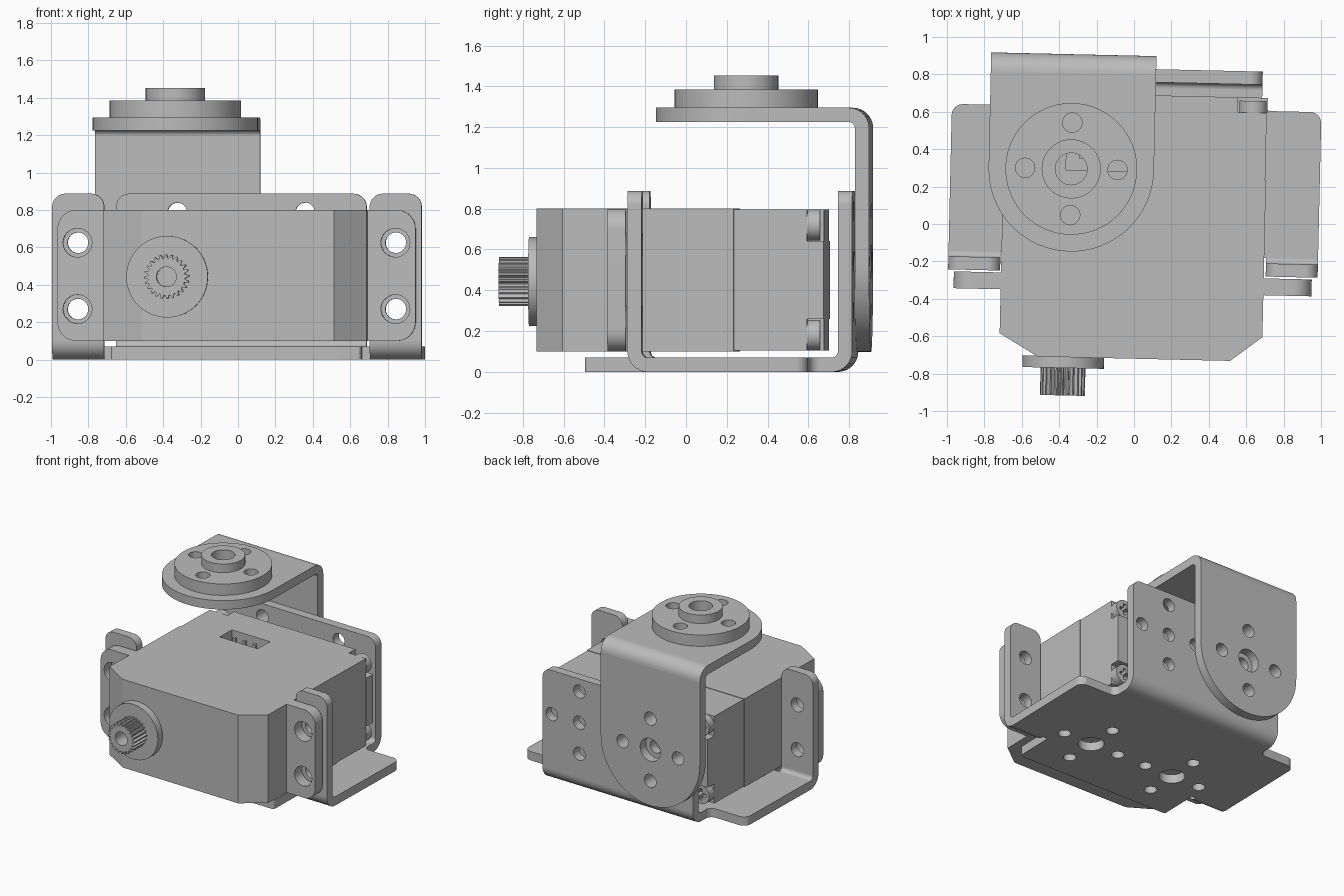
import bpy, bmesh
from math import sin, cos, pi, radians, tan, atan2
from mathutils import Matrix, Vector

cube = bpy.data.objects.get("Cube")
if cube:
    bpy.data.objects.remove(cube)

grey = bpy.data.materials.new("satin_grey")
grey.use_nodes = True
tone = (0.5, 0.5, 0.5, 1)
grey.diffuse_color = tone
grey.node_tree.nodes["Principled BSDF"].inputs["Base Color"].default_value = tone

TURN = Matrix.Rotation(radians(-1.3), 4, 'Z')   # whole assembly sits slightly turned
PLANES = {  # sketch plane -> its u, v and extrusion axes
    'XY': ((1, 0, 0), (0, 1, 0), (0, 0, 1)),
    'XZ': ((1, 0, 0), (0, 0, 1), (0, -1, 0)),
    'YZ': ((0, 1, 0), (0, 0, 1), (1, 0, 0)),
}
T = 0.07        # sheet thickness
BEND = 0.10     # outer bend radius


def circle(u, v, r, n=40):
    return [(u + r * cos(2 * pi * i / n), v + r * sin(2 * pi * i / n)) for i in range(n)]


def rounded(corners, steps=16):
    """Polygon from (u, v, radius) corners."""
    out = []
    for i, (u, v, r) in enumerate(corners):
        p = Vector((u, v))
        if r == 0:
            out.append((u, v))
            continue
        a = (Vector(corners[i - 1][:2]) - p).normalized()
        b = (Vector(corners[(i + 1) % len(corners)][:2]) - p).normalized()
        half = a.angle(b) / 2
        c = p + (a + b).normalized() * r / sin(half)
        s, e = p + a * r / tan(half) - c, p + b * r / tan(half) - c
        t0 = atan2(s.y, s.x)
        sweep = (atan2(e.y, e.x) - t0 + pi) % (2 * pi) - pi
        out += [(c.x + r * cos(t0 + sweep * k / steps),
                 c.y + r * sin(t0 + sweep * k / steps)) for k in range(steps + 1)]
    return out


def box(u0, u1, v0, v1, lower=0, upper=0):
    return rounded([(u0, v0, lower), (u1, v0, lower), (u1, v1, upper), (u0, v1, upper)])


def plate(name, plane, outline, lo, hi, holes=()):
    """Extrude a sketched outline with holes from lo to hi along the plane's normal."""
    cu = bpy.data.curves.new(name, 'CURVE')
    cu.dimensions, cu.fill_mode, cu.extrude = '2D', 'BOTH', (hi - lo) / 2
    for loop in [outline, *holes]:
        sp = cu.splines.new('POLY')
        sp.points.add(len(loop) - 1)
        for pt, (u, v) in zip(sp.points, loop):
            pt.co = (u, v, 0, 1)
        sp.use_cyclic_u = True
    ob = bpy.data.objects.new(name, cu)
    bpy.context.collection.objects.link(ob)
    bpy.ops.object.select_all(action='DESELECT')
    ob.select_set(True)
    bpy.context.view_layer.objects.active = ob
    bpy.ops.object.convert(target='MESH')
    ob = bpy.context.view_layer.objects.active
    axes = PLANES[plane]
    frame = Matrix(axes).transposed().to_4x4()
    normal = Vector([abs(c) for c in axes[2]])
    bm = bmesh.new()
    bm.from_mesh(ob.data)
    bmesh.ops.remove_doubles(bm, verts=bm.verts, dist=1e-5)
    bm.transform(TURN @ Matrix.Translation(normal * (lo + hi) / 2) @ frame)
    bmesh.ops.recalc_face_normals(bm, faces=bm.faces)
    bm.to_mesh(ob.data)
    bm.free()
    ob.data.materials.clear()
    ob.data.materials.append(grey)
    bpy.ops.object.shade_smooth_by_angle(angle=radians(30))
    return ob


def bend(name, y, z, start, x0, x1):
    """Quarter ring of sheet metal running along x."""
    ts = [start + pi / 2 * k / 10 for k in range(11)]
    ring = [(y + BEND * cos(t), z + BEND * sin(t)) for t in ts]
    ring += [(y + (BEND - T) * cos(t), z + (BEND - T) * sin(t)) for t in reversed(ts)]
    return plate(name, 'YZ', ring, x0, x1)


def bolt_ring(u, v, r=0.052, middle=0.052):
    return [circle(u, v, middle)] + [
        circle(u + 0.247 * cos(k * pi / 2), v + 0.247 * sin(k * pi / 2), r, 24) for k in range(4)]


# Servo case
plate("servo_front_case", 'XY', [(-0.705, 0.25), (-0.705, -0.6), (-0.5, -0.72),
      (0.53, -0.72), (0.7, -0.59), (0.7, 0.25)], 0.1, 0.8)
plate("servo_rear_case", 'XY', box(-0.7, 0.696, 0.25, 0.61), 0.104, 0.7)
plate("servo_rear_case_top", 'XY', box(-0.7, 0.696, 0.25, 0.61), 0.7, 0.796,
      [box(-0.37, -0.03, 0.28, 0.43)])
for k in range(3):
    x = -0.29 + 0.09 * k
    plate(f"connector_pin_{k + 1}", 'XY', box(x - 0.012, x + 0.012, 0.343, 0.367), 0.69, 0.785)

# Rear cover with notched corners, and the screws in them
w, n, lo, hi = 0.7, 0.54, 0.104, 0.796
d = 0.155
plate("servo_rear_cover", 'XZ', [
    (-n, lo), (n, lo), (n, lo + d), (w, lo + d), (w, hi - d), (n, hi - d),
    (n, hi), (-n, hi), (-n, hi - d), (-w, hi - d), (-w, lo + d), (-n, lo + d)], 0.61, 0.69)
for sx in (-1, 1):
    for z in (0.18, 0.72):
        a, b, x = 0.012, 0.045, sx * 0.625
        cross = [(a, a), (a, b), (-a, b), (-a, a), (-b, a), (-b, -a),
                 (-a, -a), (-a, -b), (a, -b), (a, -a), (b, -a), (b, a)]
        plate("case_screw", 'XZ', circle(x, z, 0.075), 0.61, 0.672,
              [[(x + u, z + v) for u, v in cross]])

# Mounting ears and the bracket tabs behind them
for side, s in (("left", 1), ("right", -1)):
    bores = [(s * 0.85, 0.27), (s * 0.85, 0.625)]
    ear = [(s * 0.69, 0.1, 0), (s * 0.957, 0.1, 0.1), (s * 0.957, 0.8, 0.1), (s * 0.69, 0.8, 0)]
    plate(f"{side}_servo_ear", 'XZ', rounded(ear), -0.365, -0.275,
          [circle(u, v, 0.077) for u, v in bores])
    x0, x1 = sorted((s * 0.71, s * 0.988))
    plate(f"{side}_bracket_tab", 'XZ', box(x0, x1, BEND, 0.887, 0, 0.07), -0.265, -0.265 + T,
          [circle(u, v, 0.055) for u, v in bores])
    bend(f"{side}_tab_bend", -0.265 + BEND, BEND, pi, x0, x1)

# Output shaft
SX, SZ = -0.362, 0.443
plate("shaft_boss", 'XZ', circle(SX, SZ, 0.218, 64), -0.778, -0.715)
TEETH = 24
spline = []
for k in range(TEETH * 4):
    r = 0.12 if k % 4 < 2 else 0.1
    t = 2 * pi * k / (TEETH * 4)
    spline.append((SX + r * cos(t), SZ + r * sin(t)))
plate("splined_shaft", 'XZ', spline, -0.925, -0.775, [circle(SX, SZ, 0.053)])

# Bracket base
half = [(0.67, -0.48, 0.02), (0.67, -0.165, 0), (0.71, -0.165, 0), (0.988, -0.165, 0),
        (0.988, 0.62, 0.06), (0.67, 0.62, 0.05), (0.67, 0.73, 0)]
base = half + [(-x, y, r) for x, y, r in reversed(half)]
plate("bracket_base", 'XY', rounded(base), 0, T,
      [h for s in (-1, 1) for h in bolt_ring(s * 0.375, -0.03, 0.047, 0.095)])

# Bracket back wall
plate("bracket_back_wall", 'XZ', box(-0.67, 0.67, BEND, 0.887, 0, 0.07), 0.83 - T, 0.83,
      [h for s in (-1, 1) for h in bolt_ring(s * 0.342, 0.54)])
bend("back_wall_bend", 0.83 - BEND, BEND, -pi / 2, -0.67, 0.67)

# Angle bracket: hanging plate, bend and top arm
CX, CY, R = -0.342, 0.287, 0.442
TOP, BACK = 1.295, 0.90
plate("angle_back_plate", 'XZ', box(CX - R, CX + R, 0.54 - R, TOP - BEND, R - 0.001),
      BACK - T, BACK, bolt_ring(CX, 0.54, middle=0.09))
bend("angle_bend", BACK - BEND, TOP - BEND, 0, CX - R, CX + R)
plate("angle_top_arm", 'XY', box(CX - R, CX + R, CY - R, BACK - BEND, R - 0.001),
      TOP - T, TOP, bolt_ring(CX, CY, middle=0.085))

# Horn disc and hub
plate("horn_disc", 'XY', circle(CX, CY, 0.352, 72), TOP, 1.385, bolt_ring(CX, CY, middle=0.085))
plate("horn_hub", 'XY', circle(CX, CY, 0.158, 56), 1.385, 1.453, [circle(CX, CY, 0.085)])
